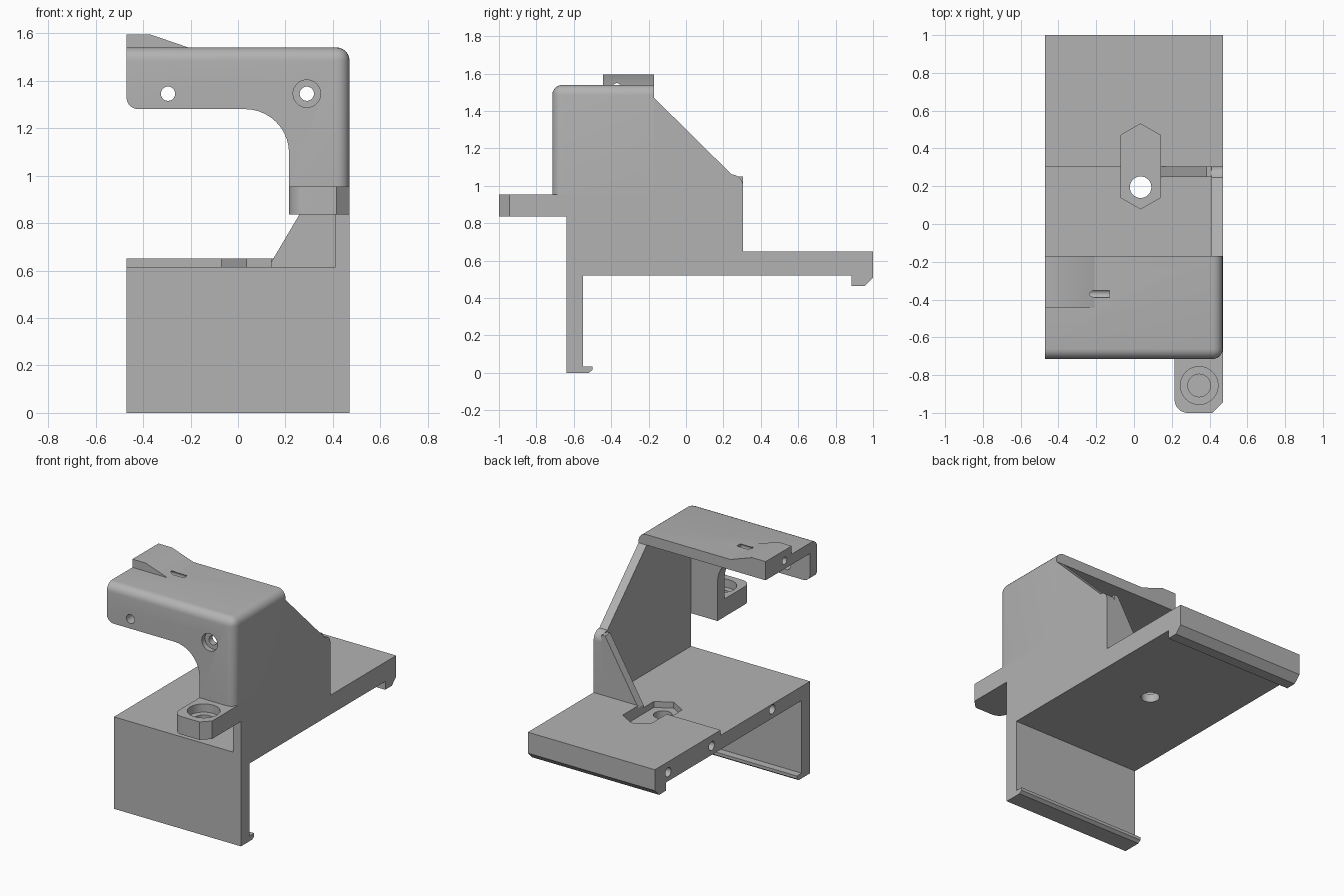
import bpy, bmesh, math
from mathutils import Vector

if "Cube" in bpy.data.objects:
    bpy.data.objects.remove(bpy.data.objects["Cube"])

grey = bpy.data.materials.new("plain_grey")
grey.use_nodes = True
COLOUR = (0.45, 0.45, 0.45, 1)
grey.diffuse_color = COLOUR
grey.node_tree.nodes["Principled BSDF"].inputs["Base Color"].default_value = COLOUR

LEFT, RIGHT, INNER = -0.47, 0.47, 0.41      # outer sides and inner face of the side wall


def finish(name, bm):
    bmesh.ops.recalc_face_normals(bm, faces=bm.faces)
    mesh = bpy.data.meshes.new(name)
    bm.to_mesh(mesh)
    bm.free()
    mesh.materials.append(grey)
    ob = bpy.data.objects.new(name, mesh)
    bpy.context.collection.objects.link(ob)
    return ob


def prism(name, points, axis, a, b):
    """Extrude a 2D outline along an axis from a to b."""
    def place(p, t):
        c = list(p)
        c.insert("xyz".index(axis), t)
        return Vector(c)
    bm = bmesh.new()
    face = bm.faces.new([bm.verts.new(place(p, a)) for p in points])
    out = bmesh.ops.extrude_face_region(bm, geom=[face])
    moved = [v for v in out["geom"] if isinstance(v, bmesh.types.BMVert)]
    bmesh.ops.translate(bm, verts=moved, vec=place((0, 0), b - a))
    return finish(name, bm)


def arc(cx, cy, r, start, end, steps=10):
    angles = [math.radians(start + (end - start) * i / steps) for i in range(steps + 1)]
    return [(cx + r * math.cos(t), cy + r * math.sin(t)) for t in angles]


def rod(cx, cy, r, axis, a, b):
    return prism("hole_cutter", arc(cx, cy, r, 0, 360, 32)[:-1], axis, a, b)


def rect(x0, y0, x1, y1):
    return [(x0, y0), (x1, y0), (x1, y1), (x0, y1)]


def cut(ob, *cutters):
    for c in cutters:
        mod = ob.modifiers.new("cut", "BOOLEAN")
        mod.operation = "DIFFERENCE"
        mod.solver = "EXACT"
        mod.object = c
        bpy.context.view_layer.objects.active = ob
        bpy.ops.object.modifier_apply(modifier=mod.name)
        bpy.data.objects.remove(c)


def smooth(ob):
    bpy.ops.object.select_all(action="DESELECT")
    ob.select_set(True)
    bpy.context.view_layer.objects.active = ob
    bpy.ops.object.shade_smooth_by_angle(angle=math.radians(30))


# Base: front wall with lip, stepped deck, rear hook
base = prism("base", [
    (-0.64, 0), (-0.52, 0), (-0.5, 0.015), (-0.5, 0.035), (-0.55, 0.035),
    (-0.55, 0.52), (0.885, 0.52), (0.885, 0.465), (0.955, 0.465), (1, 0.51),
    (1, 0.65), (0.305, 0.65), (0.305, 0.615), (-0.64, 0.615)], "x", LEFT, RIGHT)
pocket = prism("pocket_cutter", [
    (0.035, 0.08), (0.14, 0.14), (0.14, 0.47), (0.035, 0.53), (-0.07, 0.47), (-0.07, 0.14)],
    "z", 0.575, 0.8)
cut(base, pocket, rod(0.035, 0.195, 0.057, "z", 0.4, 0.8),
    *[rod(y, 0.58, 0.03, "x", -0.6, -0.25) for y in (-0.24, 0.4, 0.86)])

# Side wall with sloped back edge
side_wall = prism("side_wall", [
    (-0.64, 0.615), (0.305, 0.615)] + arc(0.245, 1.0, 0.06, 0, 90)
    + [(-0.17, 1.47), (-0.17, 0.955), (-0.64, 0.955)], "x", INNER, RIGHT)

# Triangular gusset at the back of the side wall
gusset = prism("gusset", [(0.14, 0.6), (INNER, 0.6), (INNER, 1.05), (0.385, 1.05), (0.14, 0.635)],
               "y", 0.25, 0.305)

# Hood: rounded shell with top plate, front plate and leg
FRONT, TOP = -0.715, 1.54
shell = prism("hood", rect(LEFT, FRONT, RIGHT, -0.17), "z", 0.955, TOP)
bm = bmesh.new()
bm.from_mesh(shell.data)


def on_two_outer_planes(edge):
    planes = ((0, RIGHT), (1, FRONT), (2, TOP))
    return sum(all(abs(v.co[i] - p) < 1e-4 for v in edge.verts) for i, p in planes) == 2


bmesh.ops.bevel(bm, geom=[e for e in bm.edges if on_two_outer_planes(e)],
                offset=0.055, segments=6, profile=0.5, affect="EDGES")
bm.to_mesh(shell.data)
bm.free()
inside = prism("inside_cutter", rect(-0.6, -0.64, INNER, 0), "z", 0.8, 1.47)
opening = prism("opening_cutter", [(-0.6, 0.8), (0.215, 0.8)]
                + arc(0.03, 1.095, 0.185, 0, 90) + arc(-0.42, 1.33, 0.05, 270, 180)
                + [(-0.6, 1.33)], "y", -0.9, 0)
cut(shell, inside, opening,
    rod(-0.295, 1.345, 0.03, "y", -0.9, -0.5), rod(0.29, 1.345, 0.03, "y", -0.9, -0.5),
    rod(0.29, 1.345, 0.058, "y", -0.9, -0.68), rod(-0.37, 1.525, 0.024, "x", -0.6, -0.13))

# Raised ramp on the hood
ramp = prism("ramp", [(LEFT, TOP), (-0.21, TOP), (-0.37, 1.595), (LEFT, 1.595)], "y", -0.445, -0.17)
cut(ramp, rod(-0.37, 1.525, 0.024, "x", -0.6, -0.13))

# Bracket ear with counterbored blind hole
ear = prism("bracket_ear", [(0.215, -0.64)] + arc(0.285, -0.93, 0.07, 180, 270)
            + [(0.415, -1), (RIGHT, -0.945), (RIGHT, -0.64)], "z", 0.835, 0.955)
cut(ear, rod(0.345, -0.855, 0.1, "z", 0.9, 1.1), rod(0.345, -0.855, 0.06, "z", 0.865, 1.1))

for part in (base, side_wall, shell, ear, ramp):
    smooth(part)
